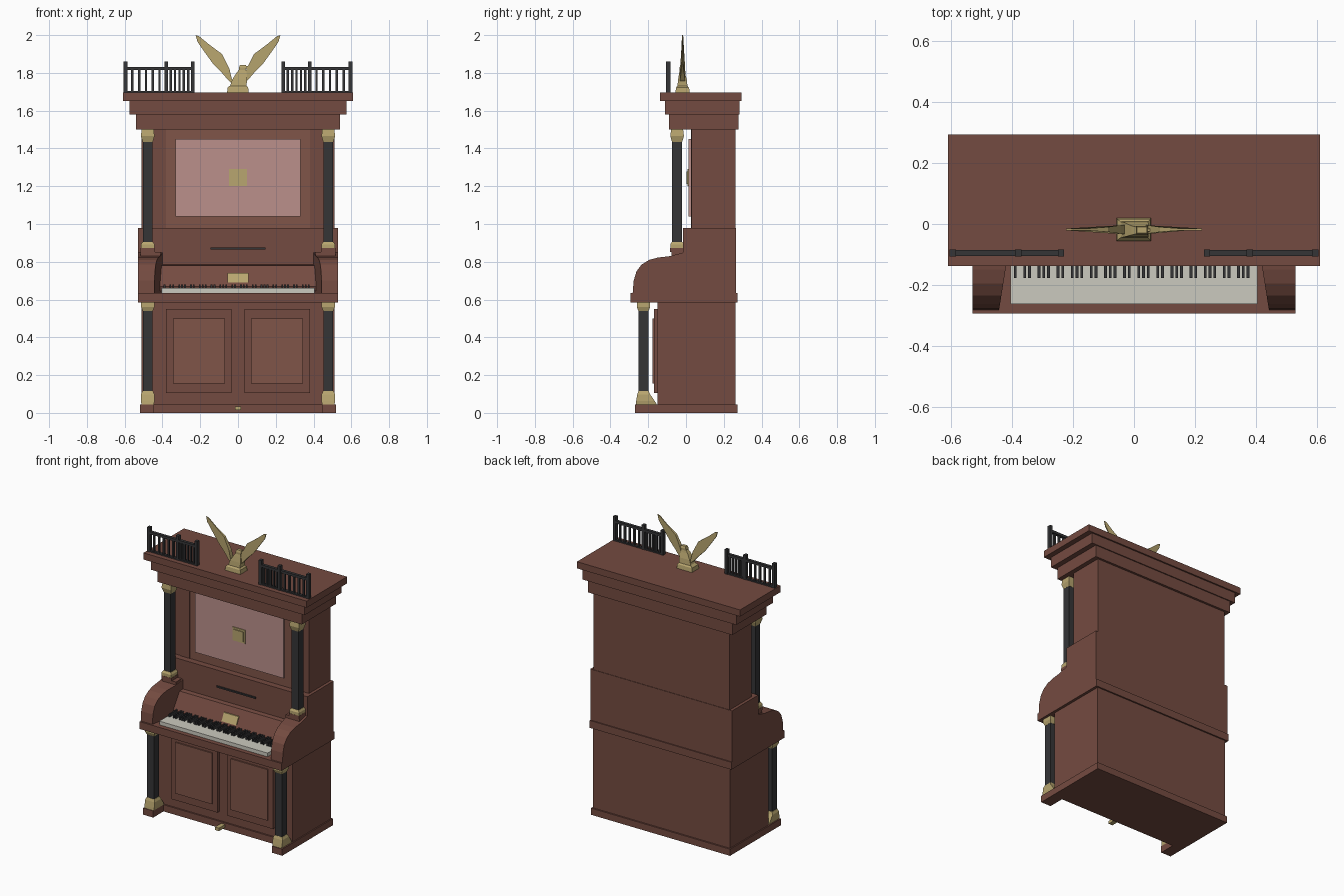
import bpy, bmesh

if "Cube" in bpy.data.objects:
    bpy.data.objects.remove(bpy.data.objects["Cube"])


def material(name, r, g, b):
    m = bpy.data.materials.new(name)
    m.diffuse_color = (r, g, b, 1)
    m.use_nodes = True
    m.node_tree.nodes["Principled BSDF"].inputs["Base Color"].default_value = m.diffuse_color
    return m


WOOD = material("dark_wood", .175, .07, .052)
PANEL = material("panel_wood", .215, .09, .065)
ROSE = material("rose_panel", .50, .28, .26)
BRASS = material("brass", .48, .38, .16)
BLACK = material("ebony", .035, .035, .037)
IVORY = material("ivory", .60, .59, .52)


def finish(name, bm, mat, mirror=False):
    bmesh.ops.recalc_face_normals(bm, faces=bm.faces)
    me = bpy.data.meshes.new(name)
    bm.to_mesh(me)
    bm.free()
    me.materials.append(mat)
    ob = bpy.data.objects.new(name, me)
    bpy.context.collection.objects.link(ob)
    if mirror:
        ob.modifiers.new("mirror", 'MIRROR').use_axis = (True, False, False)
    return ob


def add_rings(bm, rings):
    """Skin a stack of equal-length vertex rings and cap both ends."""
    vs = [[bm.verts.new(p) for p in ring] for ring in rings]
    n = len(vs[0])
    for a, b in zip(vs, vs[1:]):
        for i in range(n):
            bm.faces.new((a[i], a[(i + 1) % n], b[(i + 1) % n], b[i]))
    bm.faces.new(vs[0][::-1])
    bm.faces.new(vs[-1])


def rect(x0, x1, y0, y1, z):
    return [(x0, y0, z), (x1, y0, z), (x1, y1, z), (x0, y1, z)]


def boxes(name, mat, items, mirror=False):
    """Each item is x0, x1, y0, y1, z0, z1."""
    bm = bmesh.new()
    for x0, x1, y0, y1, z0, z1 in items:
        add_rings(bm, [rect(x0, x1, y0, y1, z0), rect(x0, x1, y0, y1, z1)])
    return finish(name, bm, mat, mirror)


def loft(name, mat, levels, mirror=False):
    """Stack of rectangles: x0, x1, y0, y1, z."""
    bm = bmesh.new()
    add_rings(bm, [rect(*lv) for lv in levels])
    return finish(name, bm, mat, mirror)


def square_loft(name, mat, cx, cy, levels):
    """Mirrored square frustums: half width, z."""
    loft(name, mat, [(cx - h, cx + h, cy - h, cy + h, z) for h, z in levels], True)


# Plinth, feet and pedal
boxes("plinth", WOOD, [(-.52, .52, -.16, .272, 0, .045)])
boxes("front_foot", WOOD, [(.445, .52, -.27, -.155, 0, .045)], True)
boxes("pedal", BRASS, [(-.015, .015, -.225, -.155, .014, .034)])

# Lower case and its raised door panels
boxes("lower_case", WOOD, [(-.512, .512, -.15, .262, .045, .585)])
boxes("lower_door", WOOD, [(.035, .38, -.17, -.148, .105, .55)], True)
boxes("lower_door_panel", PANEL, [(.07, .345, -.178, -.168, .155, .50)], True)

# Key bed
boxes("key_bed", WOOD, [(-.53, .53, -.293, .272, .585, .635)])

# Middle case with sloped key lid
boxes("middle_case", WOOD, [(-.53, .53, -.015, .265, .635, .98)])
bm = bmesh.new()
lid = [(-.01, .645), (-.092, .645), (-.10, .67), (-.045, .78), (-.01, .785)]
add_rings(bm, [[(x, y, z) for y, z in lid] for x in (-.42, .42)])
finish("key_lid", bm, WOOD)
boxes("music_ledge", BLACK, [(-.145, .145, -.024, -.014, .866, .876)])
bm = bmesh.new()
plate = [(-.098, .69), (-.073, .74), (-.06, .74), (-.085, .69)]
add_rings(bm, [[(x, y, z) for y, z in plate] for x in (-.055, .055)])
finish("lid_plate", bm, BRASS)

# Curved cheeks, thicker towards the back
cheek = [(-.01, .635), (-.282, .635), (-.277, .70), (-.262, .75), (-.235, .785),
         (-.195, .81), (-.15, .822), (-.085, .83), (-.01, .85)]
bm = bmesh.new()
add_rings(bm, [[(.53, y, z) for y, z in cheek],
               [(.443 - (y + .282) * .16, y, z) for y, z in cheek]])
finish("cheek", bm, WOOD, True)
boxes("column_pedestal", WOOD, [(.41, .515, -.078, -.01, .826, .852),
                                (.44, .515, -.084, -.01, .852, .872)], True)

# Keyboard
boxes("white_keys", IVORY, [(-.405, .405, -.262, -.09, .635, .66)])
step = .81 / 52
boxes("black_keys", BLACK, [(-.405 + i * step - .0045, -.405 + i * step + .0045,
                             -.178, -.09, .658, .68)
                            for i in range(1, 52) if i % 7 in (1, 3, 4, 6, 0)])

# Upper case, framing and picture panel
boxes("upper_case", WOOD, [(-.51, .51, .03, .262, .98, 1.5)])
boxes("upper_stile", WOOD, [(.38, .45, .026, .032, .98, 1.5)], True)
boxes("upper_frame", PANEL, [(-.38, .38, .028, .034, .98, 1.5)])
boxes("upper_panel", ROSE, [(-.33, .33, .014, .03, 1.04, 1.45)])
boxes("panel_boss", BRASS, [(-.048, .048, .008, .016, 1.20, 1.29),
                            (-.036, .036, .002, .01, 1.212, 1.278)])

# Square columns with brass bases and capitals
CX, LY, UY = .478, -.225, -.047
square_loft("lower_column", BLACK, CX, LY, [(.026, .10), (.026, .55)])
square_loft("lower_capital", BRASS, CX, LY, [(.027, .54), (.035, .56), (.035, .585)])
loft("lower_base", BRASS, [(.445, .511, -.266, -.155, .045), (.442, .514, -.264, -.165, .062),
                           (.442, .514, -.258, -.19, .098), (.45, .506, -.252, -.197, .115)], True)
square_loft("upper_column", BLACK, CX, UY, [(.026, .89), (.026, 1.45)])
square_loft("upper_capital", BRASS, CX, UY, [(.027, 1.435), (.036, 1.465), (.032, 1.5)])
square_loft("upper_base", BRASS, CX, UY, [(.036, .872), (.036, .892), (.028, .905)])

# Stepped cornice
boxes("cornice", WOOD, [(-.54, .54, -.09, .277, 1.5, 1.58),
                        (-.575, .575, -.11, .284, 1.58, 1.65),
                        (-.61, .61, -.138, .294, 1.65, 1.695)])

# Gallery rails
posts = (.24, .38, .595)
boxes("rail_post", BLACK, [(x - .01, x + .01, -.107, -.083, 1.695, 1.86) for x in posts], True)
boxes("rail_bar", BLACK, [(.235, .60, -.105, -.085, 1.815, 1.832),
                          (.235, .60, -.105, -.085, 1.695, 1.704)], True)
bars = [a + (b - a) * k / 6 for a, b in zip(posts, posts[1:]) for k in range(1, 6)]
boxes("rail_baluster", BLACK, [(x - .006, x + .006, -.101, -.089, 1.70, 1.82) for x in bars], True)

# Spread-winged bird: base, body, head, beak
loft("bird_base", BRASS, [(-.058, .056, -.056, .02, 1.695), (-.055, .054, -.053, .016, 1.722),
                          (-.04, .042, -.042, .004, 1.735)])
loft("bird_body", BRASS, [(-.042, .045, -.045, .008, 1.73), (-.03, .048, -.042, .004, 1.765),
                          (-.008, .046, -.036, -.006, 1.80), (.008, .04, -.032, -.01, 1.82)])
loft("bird_head", BRASS, [(.006, .04, -.033, -.007, 1.815), (.006, .046, -.034, -.006, 1.828),
                          (.01, .042, -.03, -.01, 1.842)])
loft("bird_beak", BRASS, [(.056, .062, -.022, -.018, 1.815), (.038, .062, -.026, -.014, 1.828),
                          (.038, .052, -.024, -.016, 1.836)])

# Wings, thick at the root and thin at the tip
wing = [(.025, 1.735), (.055, 1.765), (.085, 1.80), (.13, 1.845), (.178, 1.912), (.215, 1.965),
        (.224, 2.0), (.205, 1.993), (.155, 1.952), (.085, 1.9), (.045, 1.82)]
bm = bmesh.new()
add_rings(bm, [[(x, -.018 + s * max(.003, .02 - .14 * x), z) for x, z in wing] for s in (-1, 1)])
finish("wing", bm, BRASS, True)
